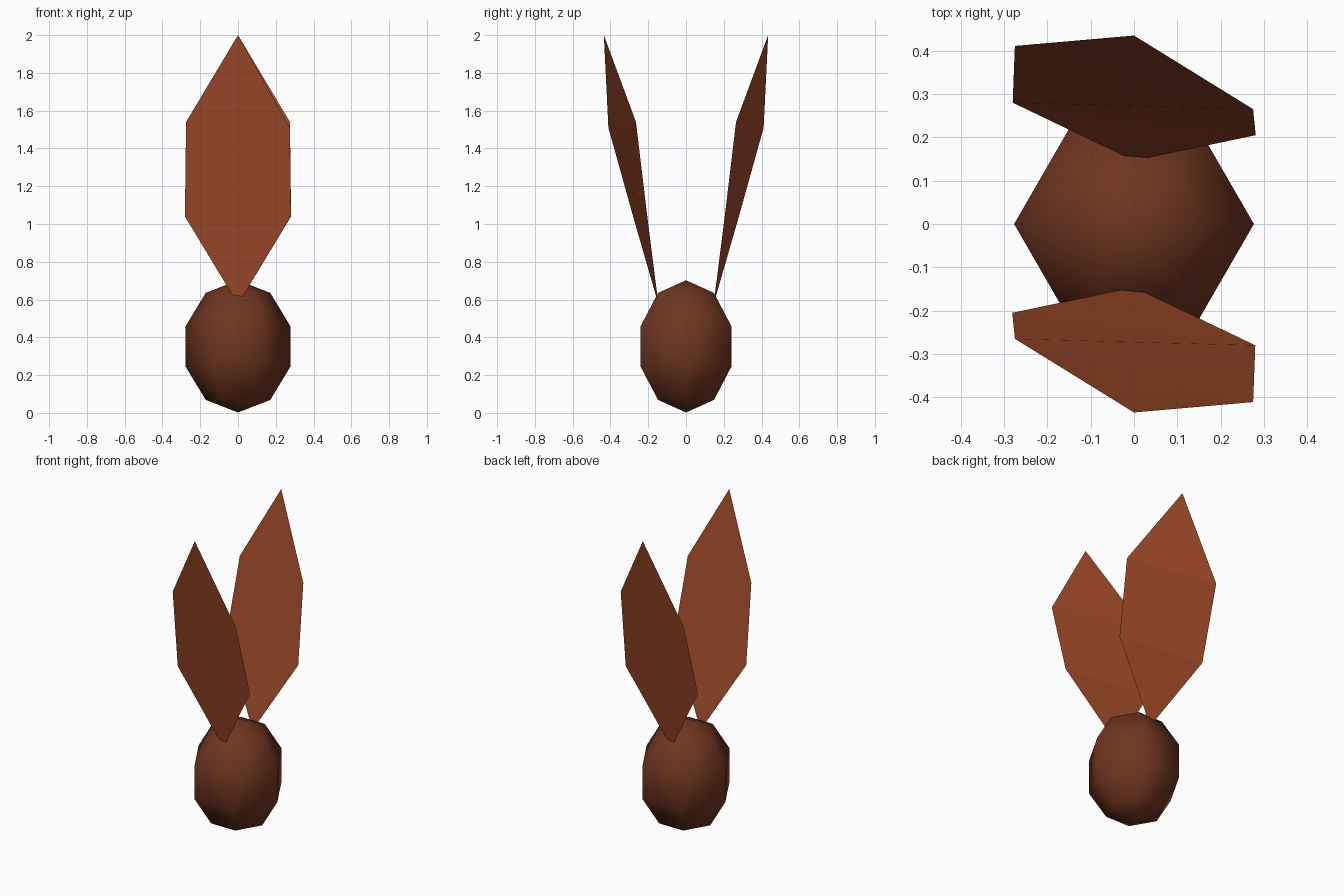
import bpy, bmesh, math
from mathutils import Matrix

if "Cube" in bpy.data.objects:
    bpy.data.objects.remove(bpy.data.objects["Cube"])


def material(name, rgb):
    m = bpy.data.materials.new(name)
    m.diffuse_color = (*rgb, 1)
    m.use_nodes = True
    m.node_tree.nodes["Principled BSDF"].inputs["Base Color"].default_value = m.diffuse_color
    return m


def add_object(name, bm, mat):
    mesh = bpy.data.meshes.new(name)
    bm.to_mesh(mesh)
    bm.free()
    mesh.materials.append(mat)
    ob = bpy.data.objects.new(name, mesh)
    bpy.context.collection.objects.link(ob)
    return ob


seed_brown = material("dark_brown", (0.16, 0.036, 0.014))
wing_brown = material("red_brown", (0.36, 0.071, 0.023))

# Seed body: six-sided, smooth-shaded ellipsoid with corners on the x axis
bm = bmesh.new()
bmesh.ops.create_uvsphere(bm, u_segments=6, v_segments=5, radius=1)
bmesh.ops.rotate(bm, verts=bm.verts, matrix=Matrix.Rotation(math.pi / 6, 3, 'Z'))
bmesh.ops.transform(bm, verts=bm.verts,
                    matrix=Matrix.Translation((0, 0, 0.352)) @ Matrix.Diagonal((0.291, 0.291, 0.35, 1)))
for f in bm.faces:
    f.smooth = True
add_object("seed_body", bm, seed_brown)

# Wing blades: twisted thin sheets rooted in the seed, the second turned half way round
tip, root = (0, -0.435, 2.0), (0, -0.146, 0.575)
upper = ((-0.275, -0.265, 1.54), (0.275, -0.411, 1.51))
lower = ((-0.281, -0.205, 1.04), (0.28, -0.28, 1.04))
for name, angle in (("front_wing", 0), ("back_wing", math.pi)):
    bm = bmesh.new()
    t, ul, ur, ll, lr, r = [bm.verts.new(p) for p in (tip, *upper, *lower, root)]
    for corners in ((t, ul, ur), (ul, ll, lr, ur), (ll, r, lr)):
        bm.faces.new(corners)
    bmesh.ops.rotate(bm, verts=bm.verts, matrix=Matrix.Rotation(angle, 3, 'Z'))
    add_object(name, bm, wing_brown)
